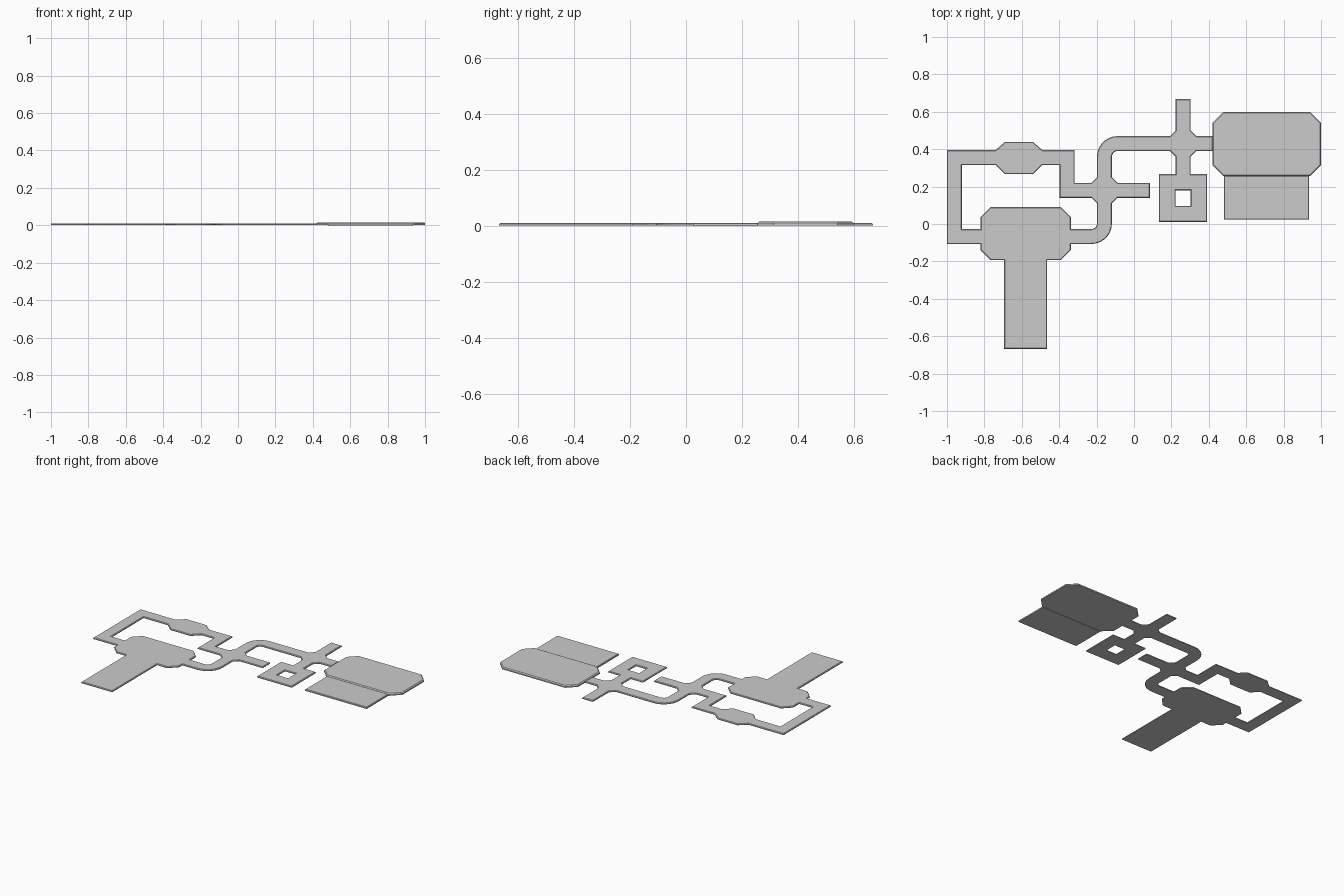
import bpy, bmesh, math

if "Cube" in bpy.data.objects:
    bpy.data.objects.remove(bpy.data.objects["Cube"])

H = 0.04   # half width of a corridor


def rect(x0, x1, y0, y1):
    return [(x0, y0), (x1, y0), (x1, y1), (x0, y1)]


def cross(cx, cy, r=0.07):
    # four-way junction with cut corners
    return [(cx + x, cy + y) for x, y in (
        (r, -H), (r, H), (H, r), (-H, r), (-r, H), (-r, -H), (-H, -r), (H, -r))]


def bend(cx, cy, start, inner=0.03, n=7):
    # quarter-turn corridor, one quad per step
    outer, quads = inner + 2 * H, []
    ring = [start + math.pi / 2 * i / n for i in range(n + 1)]
    for a, b in zip(ring, ring[1:]):
        quads.append([(cx + r * math.cos(t), cy + r * math.sin(t))
                      for r, t in ((inner, a), (outer, a), (outer, b), (inner, b))])
    return quads


def slab(name, tiles, z0, z1, chamfer):
    # weld flat tiles, extrude to thickness and chamfer the top rim
    bm = bmesh.new()
    for t in tiles:
        bm.faces.new([bm.verts.new((x, y, z0)) for x, y in t])
    bmesh.ops.remove_doubles(bm, verts=bm.verts[:], dist=0.0005)
    res = bmesh.ops.extrude_face_region(bm, geom=bm.faces[:], use_keep_orig=True)
    for v in res["geom"]:
        if isinstance(v, bmesh.types.BMVert):
            v.co.z = z1
    bmesh.ops.recalc_face_normals(bm, faces=bm.faces[:])
    mid = (z0 + z1) / 2
    rim = [e for e in bm.edges if all(v.co.z > mid for v in e.verts)
           and any(abs(f.normal.z) < 0.5 for f in e.link_faces)]
    if chamfer:
        bmesh.ops.bevel(bm, geom=rim, offset=chamfer, segments=1,
                        affect='EDGES', clamp_overlap=True)
    me = bpy.data.meshes.new(name)
    bm.to_mesh(me)
    bm.free()
    ob = bpy.data.objects.new(name, me)
    bpy.context.collection.objects.link(ob)
    return ob


tiles = [
    # left loop
    rect(-1, -.92, .315, .395), rect(-.92, -.74, .315, .395),
    rect(-.49, -.398, .315, .395), rect(-.398, -.318, .315, .395),
    rect(-.398, -.318, .22, .315), rect(-.398, -.318, .14, .22),
    rect(-1, -.92, -.027, .315), rect(-1, -.92, -.107, -.027),
    rect(-.92, -.82, -.107, -.027),
    # small room
    [(-.74, .315), (-.69, .267), (-.54, .267), (-.49, .315),
     (-.49, .395), (-.54, .439), (-.69, .439), (-.74, .395)],
    # left hall and its entrance ramp
    [(-.82, -.107), (-.82, -.14), (-.767, -.193), (-.695, -.193), (-.465, -.193),
     (-.391, -.193), (-.338, -.14), (-.338, -.107), (-.338, -.027), (-.338, .037),
     (-.391, .09), (-.767, .09), (-.82, .037), (-.82, -.027)],
    rect(-.695, -.465, -.668, -.193),
    # middle junction
    cross(-.158, .18), rect(-.318, -.228, .14, .22), rect(-.088, .085, .14, .22),
    rect(-.198, -.118, .25, .36), rect(-.198, -.118, .003, .11),
    rect(-.338, -.228, -.107, -.027),
    # right junction
    cross(.2625, .43), rect(-.088, .1925, .39, .47), rect(.3325, .42, .39, .47),
    rect(.2225, .3025, .5, .668), rect(.2225, .3025, .267, .36),
]
tiles += bend(-.088, .36, math.pi / 2) + bend(-.228, .003, -math.pi / 2)

# square ring corridor: 3x3 tiles without the centre
xs, ys = (.1325, .2225, .3025, .3905), (.011, .097, .18, .267)
tiles += [rect(xs[i], xs[i + 1], ys[j], ys[j + 1])
          for i in range(3) for j in range(3) if (i, j) != (1, 1)]

slab("corridor_network", tiles, 0.002, 0.011, 0.004)

# raised right hall and the lower platform in front of it
x0, x1, y0, y1, c = .42, 1.0, .256, .599, .057
slab("right_hall", [[(x0 + c, y0), (x1 - c, y0), (x1, y0 + c), (x1, y1 - c),
                     (x1 - c, y1), (x0 + c, y1), (x0, y1 - c), (x0, y0 + c)]],
     0.002, 0.016, 0.006)
slab("lower_platform", [rect(.48, .936, .025, .256)], 0.0, 0.011, 0.003)
